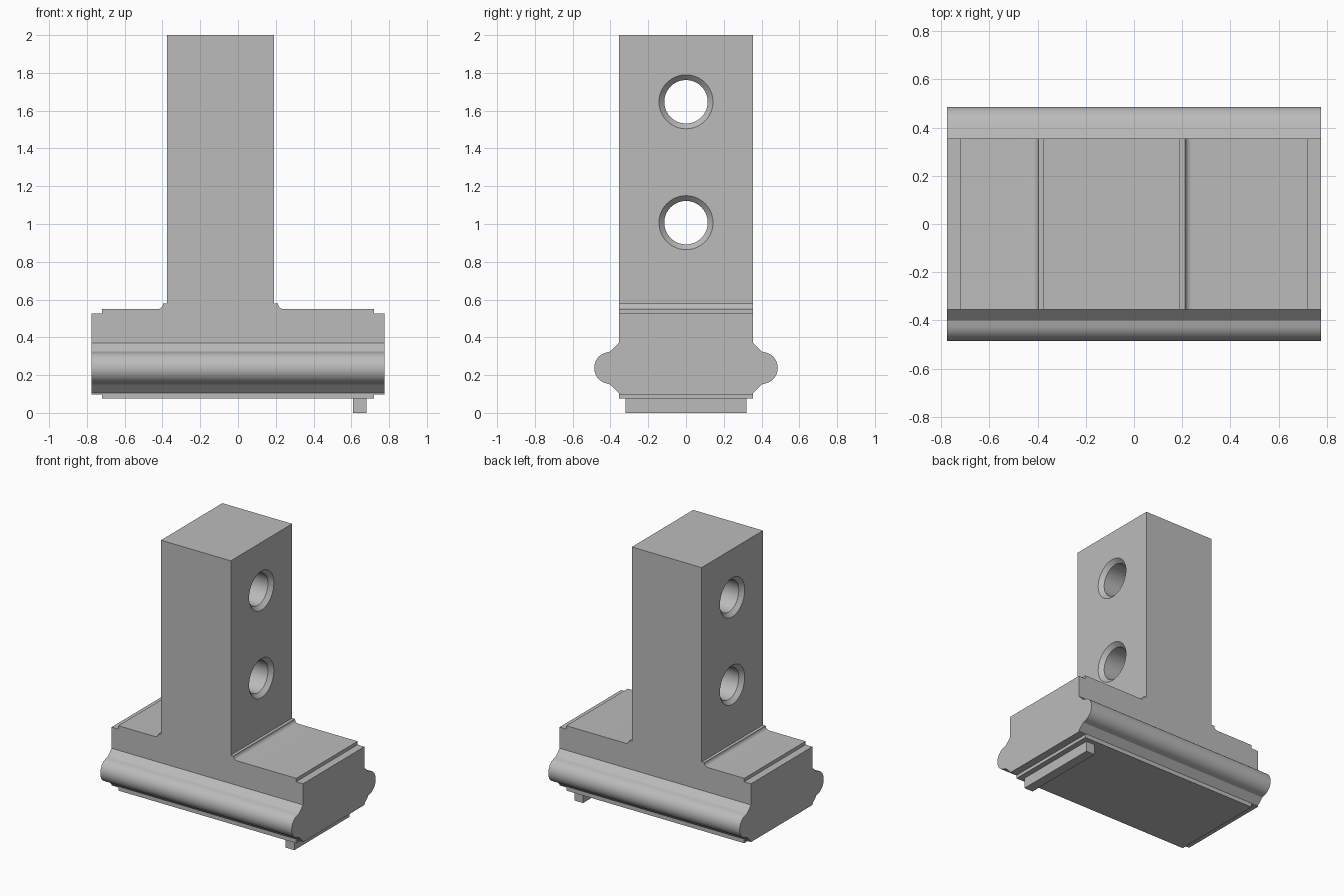
import bpy
import bmesh
from math import cos, sin, pi, radians
from mathutils import Vector

cube = bpy.data.objects.get("Cube")
if cube:
    bpy.data.objects.remove(cube, do_unlink=True)

grey = bpy.data.materials.new("plain grey")
grey.use_nodes = True
grey.diffuse_color = (0.5, 0.5, 0.5, 1)
grey.node_tree.nodes["Principled BSDF"].inputs["Base Color"].default_value = (0.5, 0.5, 0.5, 1)

HALF_X, HALF_Y = 0.775, 0.355


def finish(name, bm):
    bmesh.ops.recalc_face_normals(bm, faces=bm.faces)
    mesh = bpy.data.meshes.new(name)
    bm.to_mesh(mesh)
    bm.free()
    mesh.materials.append(grey)
    obj = bpy.data.objects.new(name, mesh)
    bpy.context.collection.objects.link(obj)
    return obj


def extrude(name, points, direction):
    """Sweep a closed outline both ways along a direction."""
    d = Vector(direction)
    bm = bmesh.new()
    face = bm.faces.new([bm.verts.new(Vector(p) - d) for p in points])
    result = bmesh.ops.extrude_face_region(bm, geom=[face])
    verts = [v for v in result["geom"] if isinstance(v, bmesh.types.BMVert)]
    bmesh.ops.translate(bm, verts=verts, vec=d * 2)
    return finish(name, bm)


def activate(obj):
    bpy.ops.object.select_all(action='DESELECT')
    obj.select_set(True)
    bpy.context.view_layer.objects.active = obj


def smooth(obj, angle):
    activate(obj)
    bpy.ops.object.shade_smooth_by_angle(angle=radians(angle))


# Body: stepped base with a filleted upright, outlined from the front
def body_side(column_x, sign):
    steps = [(0.72, 0.075), (0.72, 0.098), (HALF_X, 0.098), (HALF_X, 0.525),
             (0.72, 0.525), (0.72, 0.55)]
    side = [(sign * x, z) for x, z in steps]
    for i in range(7):
        a = pi / 2 * i / 6
        side.append((column_x + sign * (0.05 - 0.028 * sin(a)), 0.578 - 0.028 * cos(a)))
    return side + [(column_x, 0.578), (column_x, 2.0)]


outline = body_side(0.19, 1) + body_side(-0.375, -1)[::-1]
body = extrude("t_shaped_body", [(x, 0, z) for x, z in outline], (0, HALF_Y, 0))

# Two chamfered holes through the upright
for z in (1.647, 1.007):
    profile = [(-0.40, 0.168), (-0.347, 0.115), (0.162, 0.115), (0.215, 0.168)]
    bm = bmesh.new()
    n = 64
    rings = [[bm.verts.new((x, r * cos(2 * pi * i / n), z + r * sin(2 * pi * i / n)))
              for i in range(n)] for x, r in profile]
    for a, b in zip(rings, rings[1:]):
        for i in range(n):
            j = (i + 1) % n
            bm.faces.new((a[i], a[j], b[j], b[i]))
    bm.faces.new(rings[0])
    bm.faces.new(rings[-1])
    cutter = finish("hole_cutter", bm)
    cutter.hide_render = True
    mod = body.modifiers.new("hole", 'BOOLEAN')
    mod.operation = 'DIFFERENCE'
    mod.solver = 'EXACT'
    mod.object = cutter
    activate(body)
    bpy.ops.object.modifier_apply(modifier=mod.name)
    bpy.data.objects.remove(cutter, do_unlink=True)
smooth(body, 25)

# Rounded guide rails along the front and back
rail = [(HALF_Y, 0.105), (0.40, 0.15)]
for i in range(17):
    a = radians(-75 + 150 * i / 16)
    rail.append((0.407 + 0.079 * cos(a), 0.238 + 0.083 * sin(a)))
rail += [(0.40, 0.325), (HALF_Y, 0.37)]
for name, side in (("front_rail", -1), ("back_rail", 1)):
    obj = extrude(name, [(0, side * y, z) for y, z in rail], (HALF_X, 0, 0))
    smooth(obj, 22)

# Locating key under one end
key = [(0.61, 0, 0), (0.68, 0, 0), (0.68, 0, 0.075), (0.61, 0, 0.075)]
extrude("bottom_key", key, (0, 0.32, 0))
